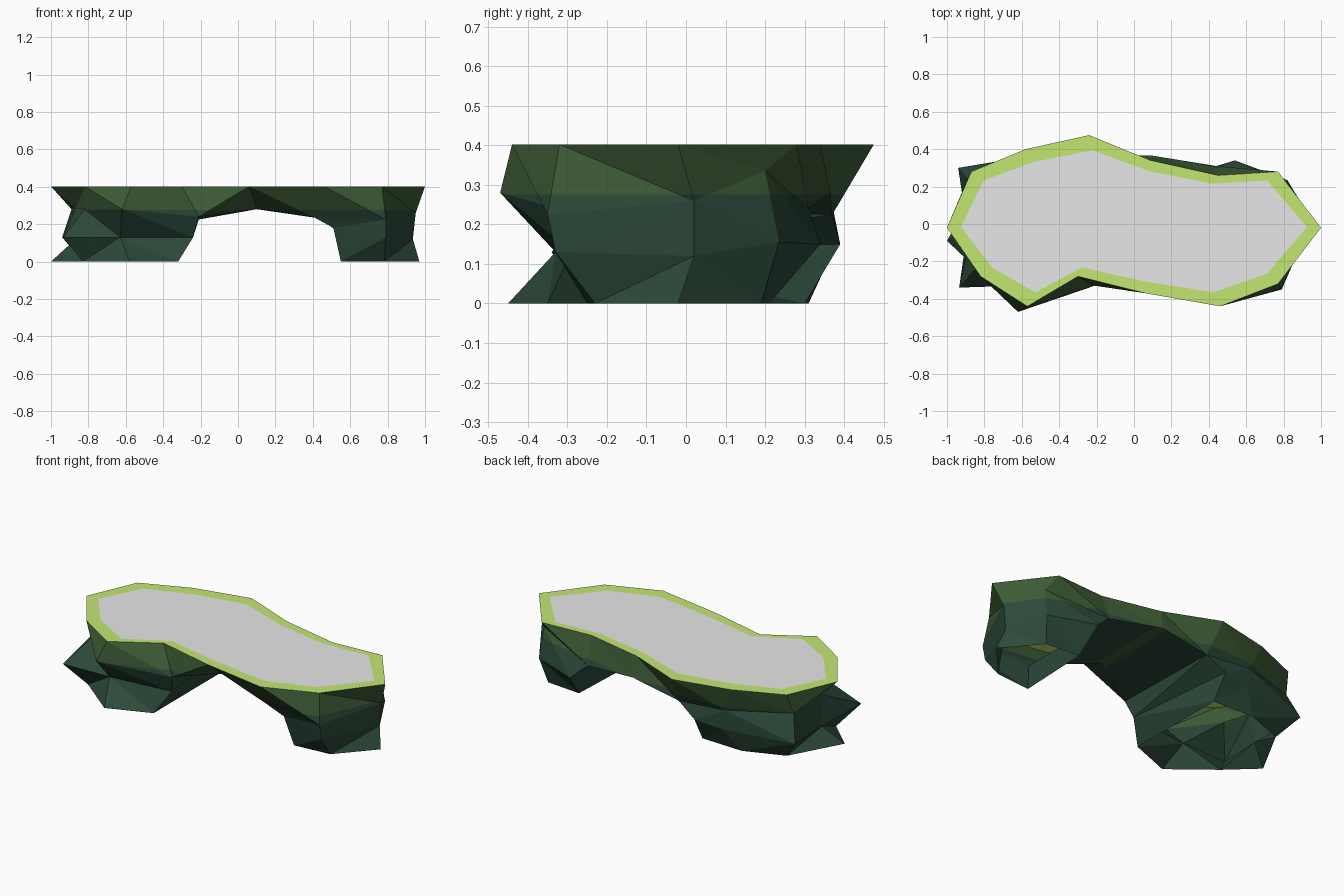
import bpy, bmesh

if "Cube" in bpy.data.objects:
    bpy.data.objects.remove(bpy.data.objects["Cube"])


def material(name, rgb):
    m = bpy.data.materials.new(name)
    m.diffuse_color = (*rgb, 1)
    m.use_nodes = True
    m.node_tree.nodes["Principled BSDF"].inputs["Base Color"].default_value = m.diffuse_color
    return m


GREY = material("stone grey", (0.80, 0.80, 0.80))
LIME = material("grass lime", (0.55, 0.80, 0.17))
GREEN = material("moss green", (0.047, 0.105, 0.036))
TEAL = material("dark teal rock", (0.025, 0.067, 0.041))


def make(name, bm, mats):
    me = bpy.data.meshes.new(name)
    bm.to_mesh(me)
    bm.free()
    for m in mats:
        me.materials.append(m)
    ob = bpy.data.objects.new(name, me)
    bpy.context.collection.objects.link(ob)
    return ob


TOP_Z, MOSS_Z = 0.402, 0.275

# Plateau outline, clockwise from the left tip
outline = [(-1, -.02), (-.87, .28), (-.58, .40), (-.24, .475), (.09, .34),
           (.45, .26), (.77, .28), (1, -.02), (.77, -.32), (.46, -.44),
           (.06, -.37), (-.30, -.28), (-.57, -.44), (-.82, -.28)]
# Shoulder ring beneath each outline corner
shoulder = [(-.87, -.05, .28), (-.89, .24, .28), (-.52, .37, .25), (-.21, .37, .225),
            (.10, .365, .28), (.44, .31, .24), (.81, .20, .335), (.95, .02, .26),
            (.79, -.35, .225), (.41, -.31, .235), (.10, -.15, .28),
            (-.21, -.33, .24), (-.62, -.47, .28), (-.82, -.21, .28)]

# Leg rings, clockwise: (waist, foot)
left_waist = [(-.24, -.29, .13), (-.63, -.33, .13), (-.935, -.34, .13), (-.89, -.03, .10),
              (-.94, .30, .13), (-.50, .37, .13), (-.33, .39, .15)]
left_foot = [(-.32, -.35), (-.58, -.45), (-.83, -.25), (-1, -.09),
             (-.83, .22), (-.59, .31), (-.32, .30)]
right_waist = [(.54, .34, .15), (.82, .235, .155), (.935, .02, .12),
               (.79, -.33, .13), (.51, -.29, .18)]
right_foot = [(.57, .21), (.79, .19), (.97, -.02), (.78, -.23), (.55, -.25)]

# Rock body: cliff wall, bridge underside and two open-bottomed legs
bm = bmesh.new()


def verts(points, z=0):
    return [bm.verts.new((*p, z)[:3]) for p in points]


def wall(upper, lower, ridge=(), valley=()):
    """Band of faces; listed quads get a set diagonal."""
    n = len(upper)
    for i in range(n):
        a, b = upper[i], upper[(i + 1) % n]
        c, d = lower[(i + 1) % n], lower[i]
        if i in ridge:
            tris = ((a, b, c), (a, c, d))
        elif i in valley:
            tris = ((a, b, d), (b, c, d))
        else:
            tris = ((a, b, c, d),)
        for t in tris:
            bm.faces.new(t)


top = verts(outline, TOP_Z)
up = verts(shoulder)
wall(top, up, ridge=(10,), valley=(9,))

for ring, waist, foot, inner, notch in (
        ([up[i] for i in (11, 12, 13, 0, 1, 2, 3)], left_waist, left_foot, (6,), (2,)),
        (up[5:10], right_waist, right_foot, (), ())):
    mid = verts(waist)
    wall(ring, mid, ridge=inner, valley=notch)
    wall(mid, verts(foot), valley=notch)

# Underside of the bridge
for tri in ((3, 4, 10), (3, 10, 11), (4, 5, 10), (5, 9, 10)):
    bm.faces.new([up[i] for i in tri])
bmesh.ops.triangulate(bm, faces=bm.faces[:])
bmesh.ops.recalc_face_normals(bm, faces=bm.faces[:])

# Moss above the colour line, bare rock below
bmesh.ops.bisect_plane(bm, geom=bm.verts[:] + bm.edges[:] + bm.faces[:],
                       plane_co=(0, 0, MOSS_Z), plane_no=(0, 0, 1))
for f in bm.faces:
    f.material_index = 0 if f.calc_center_median().z > MOSS_Z else 1
make("rock_bridge", bm, [GREEN, TEAL])

# Grass rim with the flat grey floor inset in it
inner_outline = [(x * .925, y * .83) for x, y in outline]
bm = bmesh.new()
wall(verts(inner_outline, TOP_Z), verts(outline, TOP_Z))
for f in bm.faces:
    f.normal_update()
    if f.normal.z < 0:
        f.normal_flip()
make("grass_rim", bm, [LIME])

bm = bmesh.new()
bm.faces.new(verts(inner_outline[::-1], TOP_Z))
make("stone_floor", bm, [GREY])
